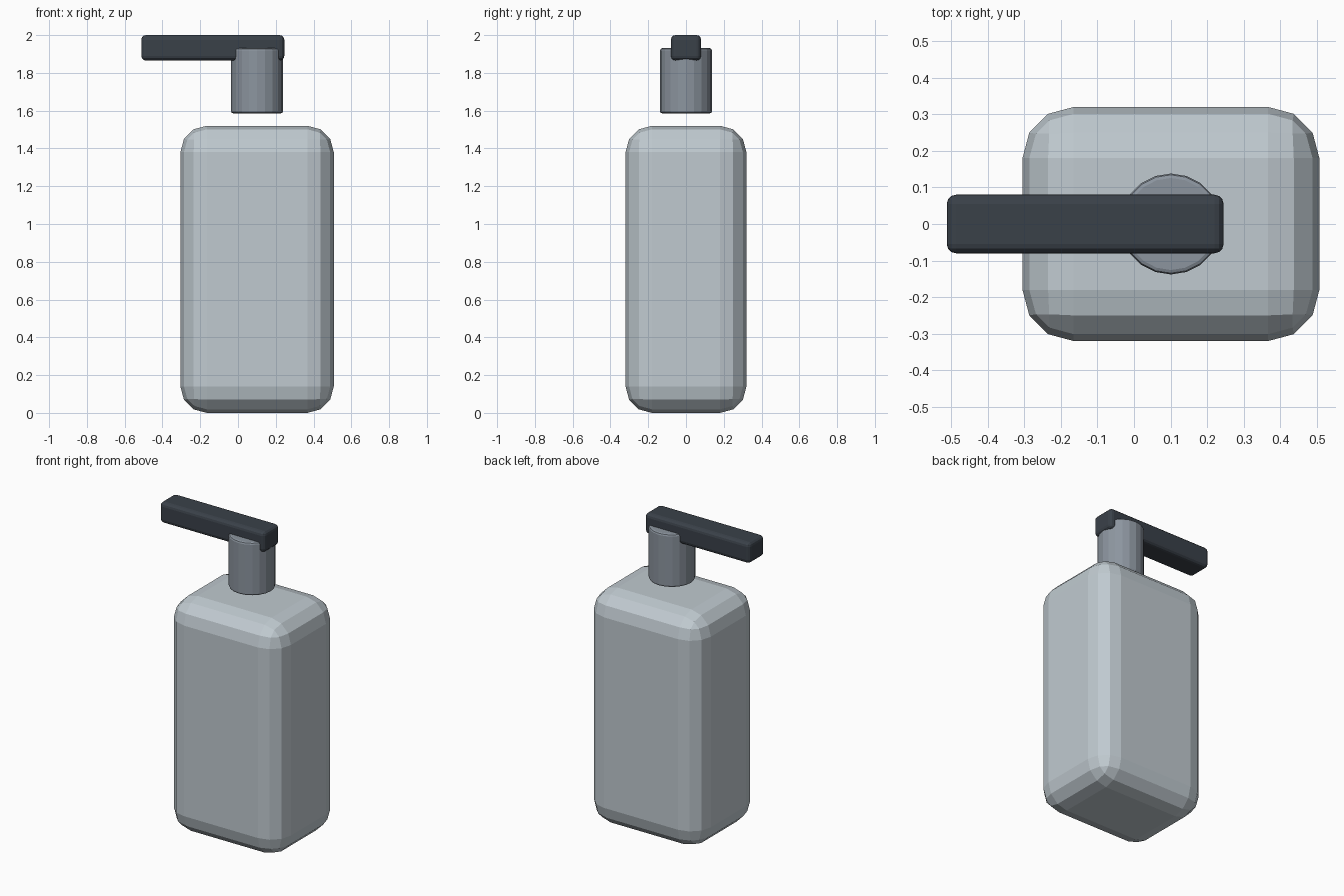
import bpy

if "Cube" in bpy.data.objects:
    bpy.data.objects.remove(bpy.data.objects["Cube"])


def material(name, srgb):
    lin = [((c / 255 + 0.055) / 1.055) ** 2.4 for c in srgb]
    m = bpy.data.materials.new(name)
    m.diffuse_color = (*lin, 1.0)
    m.use_nodes = True
    m.node_tree.nodes["Principled BSDF"].inputs["Base Color"].default_value = m.diffuse_color
    return m


def finish(ob, name, mat, width, segments):
    """Name, colour and round the edges of a part, keeping flat facets."""
    ob.name = name
    ob.data.materials.append(mat)
    bpy.ops.object.transform_apply(location=False, rotation=False, scale=True)
    bev = ob.modifiers.new("rounded_edges", 'BEVEL')
    bev.width = width
    bev.segments = segments
    bev.limit_method = 'ANGLE'
    bev.angle_limit = 0.8
    return ob


def rounded_box(name, mat, lo, hi, width, segments):
    bpy.ops.mesh.primitive_cube_add(size=1, location=[(a + b) / 2 for a, b in zip(lo, hi)])
    ob = bpy.context.object
    ob.scale = [b - a for a, b in zip(lo, hi)]
    return finish(ob, name, mat, width, segments)


bottle_grey = material("pale_grey", (192, 202, 208))
collar_grey = material("mid_grey", (140, 149, 159))
nozzle_dark = material("charcoal", (58, 65, 73))

# Bottle body
rounded_box("bottle", bottle_grey, (-0.305, -0.32, 0.005), (0.507, 0.32, 1.525), 0.14, 3)

# Pump collar floating above the bottle
bpy.ops.mesh.primitive_cylinder_add(vertices=20, radius=0.138, depth=0.345,
                                    location=(0.101, 0, 1.758))
finish(bpy.context.object, "pump_collar", collar_grey, 0.012, 2)

# Nozzle bar
rounded_box("nozzle", nozzle_dark, (-0.512, -0.08, 1.865), (0.245, 0.08, 2.0), 0.025, 3)

for ob in bpy.data.objects:
    ob.location.z -= 0.005 if ob.name == "bottle" else 0.0
